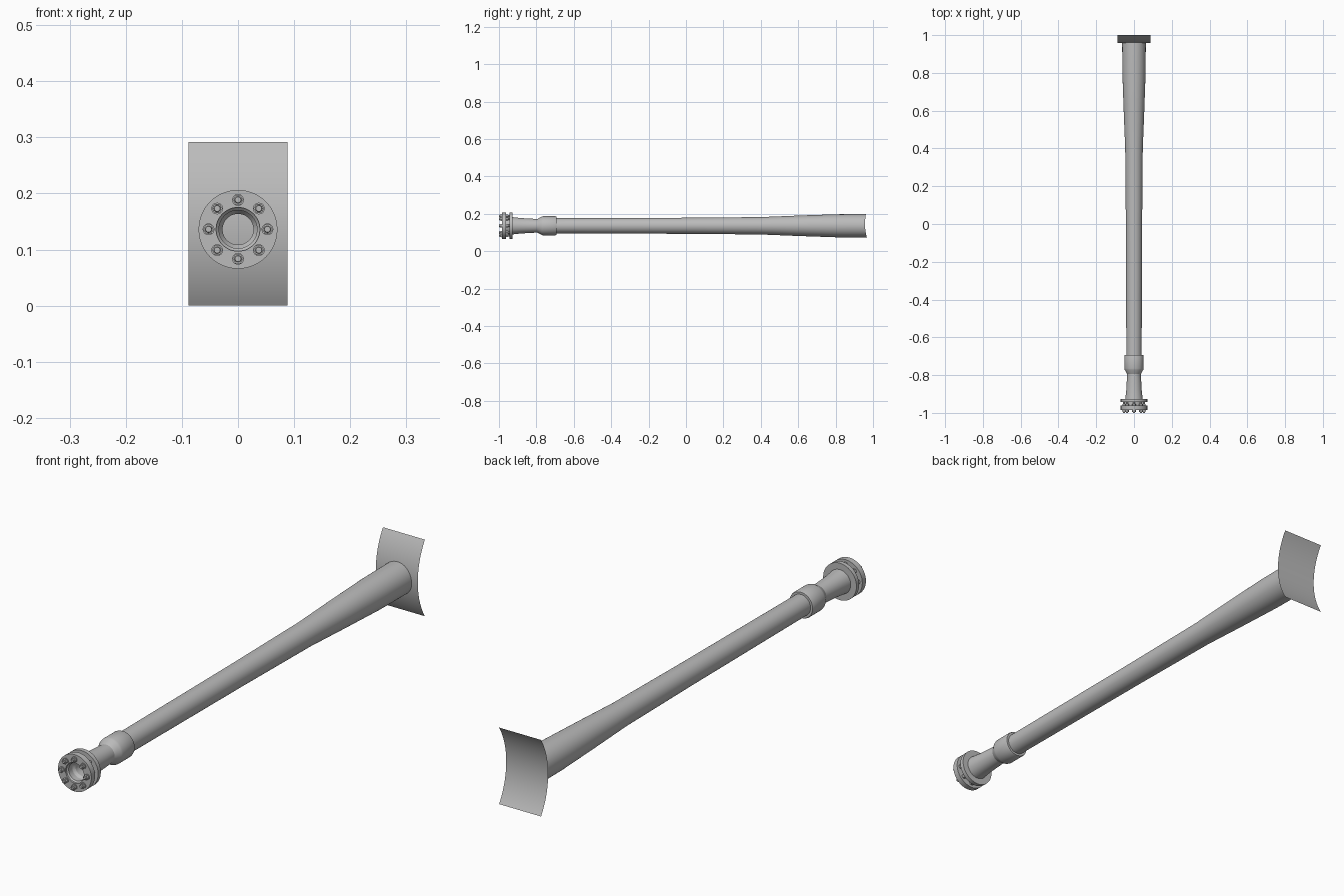
import bpy, bmesh, math
from mathutils import Matrix, Vector

if "Cube" in bpy.data.objects:
    bpy.data.objects.remove(bpy.data.objects["Cube"])

AXIS_Z = 0.136       # height of the pipe centreline
PLATE_Z = 0.146      # middle height of the saddle plate
PLATE_Y = 0.957      # nearest point of the saddle plate
SAG, HALF = 0.043, 0.146
R = (HALF ** 2 + SAG ** 2) / (2 * SAG)

steel = bpy.data.materials.new("grey_steel")
steel.diffuse_color = (0.5, 0.5, 0.5, 1)
steel.use_nodes = True
steel.node_tree.nodes["Principled BSDF"].inputs["Base Color"].default_value = steel.diffuse_color


def plate_y(z):
    return PLATE_Y + R - math.sqrt(R * R - (z - PLATE_Z) ** 2)


def finish(name, bm, angle=30):
    mesh = bpy.data.meshes.new(name)
    bm.to_mesh(mesh)
    bm.free()
    mesh.materials.append(steel)
    ob = bpy.data.objects.new(name, mesh)
    bpy.context.collection.objects.link(ob)
    bpy.ops.object.select_all(action='DESELECT')
    ob.select_set(True)
    bpy.context.view_layer.objects.active = ob
    bpy.ops.object.shade_smooth_by_angle(angle=math.radians(angle))
    return ob


def lathe(name, profile, closed, steps=48, fit_plate=False):
    """Revolve (y, radius) points about the pipe centreline."""
    bm = bmesh.new()
    pts = profile + profile[:1] if closed else profile
    rings = []
    for y, r in profile:
        ring = []
        for i in range(steps):
            a = 2 * math.pi * i / steps
            z = AXIS_Z + r * math.sin(a)
            yy = plate_y(z) if fit_plate and y > 0.95 else y
            ring.append(bm.verts.new((r * math.cos(a), yy, z)))
        rings.append(ring)
    for k in range(len(pts) - 1):
        a, b = rings[k], rings[(k + 1) % len(rings)]
        for i in range(steps):
            j = (i + 1) % steps
            bm.faces.new((a[i], b[i], b[j], a[j]))
    bmesh.ops.recalc_face_normals(bm, faces=bm.faces)
    return finish(name, bm)


# Bolted coupling: front flange, groove, rear flange, flared neck, stepped mouth
lathe("flange_coupling", [
    (-0.984, 0.039), (-0.984, 0.0703), (-0.962, 0.0703), (-0.962, 0.046),
    (-0.943, 0.046), (-0.943, 0.0703), (-0.927, 0.0703), (-0.927, 0.046),
    (-0.88, 0.041), (-0.79, 0.036), (-0.77, 0.036), (-0.77, 0.0275),
    (-0.94, 0.0275), (-0.95, 0.034), (-0.972, 0.034), (-0.977, 0.039)], True)

# Sleeve joining the neck and the long pipe
lathe("collar", [
    (-0.795, 0.0275), (-0.795, 0.036), (-0.772, 0.049), (-0.765, 0.051),
    (-0.698, 0.051), (-0.693, 0.049), (-0.693, 0.0275)], True)

# Long hollow pipe, flaring towards the plate
lathe("tapered_pipe", [
    (0.957, 0.0275), (-0.70, 0.0275), (-0.70, 0.0405), (0.0, 0.043),
    (0.4, 0.0465), (0.6, 0.0545), (0.8, 0.0615), (0.957, 0.0625)],
    False, fit_plate=True)

# Thin curved saddle plate
bm = bmesh.new()
half_angle = math.asin(HALF / R)
rows = []
for i in range(33):
    z = PLATE_Z + R * math.sin(half_angle * (i / 16 - 1))
    rows.append([bm.verts.new((x, plate_y(z), z)) for x in (-0.0885, 0.0885)])
for a, b in zip(rows, rows[1:]):
    bm.faces.new((a[0], a[1], b[1], b[0]))
finish("saddle_plate", bm)


def stub(bm, y0, y1, r, sides, x, z, tip=1.0):
    """Add a short prism along y, with its front end at y0."""
    mat = Matrix.Translation(Vector((x, (y0 + y1) / 2, z))) @ Matrix.Rotation(math.pi / 2, 4, 'X')
    mat = mat @ Matrix.Rotation(math.pi / 6 if sides == 6 else 0, 4, 'Z')
    bmesh.ops.create_cone(bm, cap_ends=True, segments=sides, radius1=r,
                          radius2=r * tip, depth=y1 - y0, matrix=mat)


# Eight bolts with washers, heads, shanks and nuts
for i in range(8):
    a = i * math.pi / 4
    x, z = 0.0525 * math.cos(a), AXIS_Z + 0.0525 * math.sin(a)
    bm = bmesh.new()
    stub(bm, -0.987, -0.983, 0.0105, 20, x, z)
    stub(bm, -0.996, -0.987, 0.0095, 6, x, z)
    stub(bm, -1.0, -0.996, 0.0062, 16, x, z, 0.85)
    stub(bm, -0.984, -0.94, 0.0055, 12, x, z)
    stub(bm, -0.963, -0.952, 0.0095, 6, x, z)
    finish("flange_bolt_%d" % (i + 1), bm)
